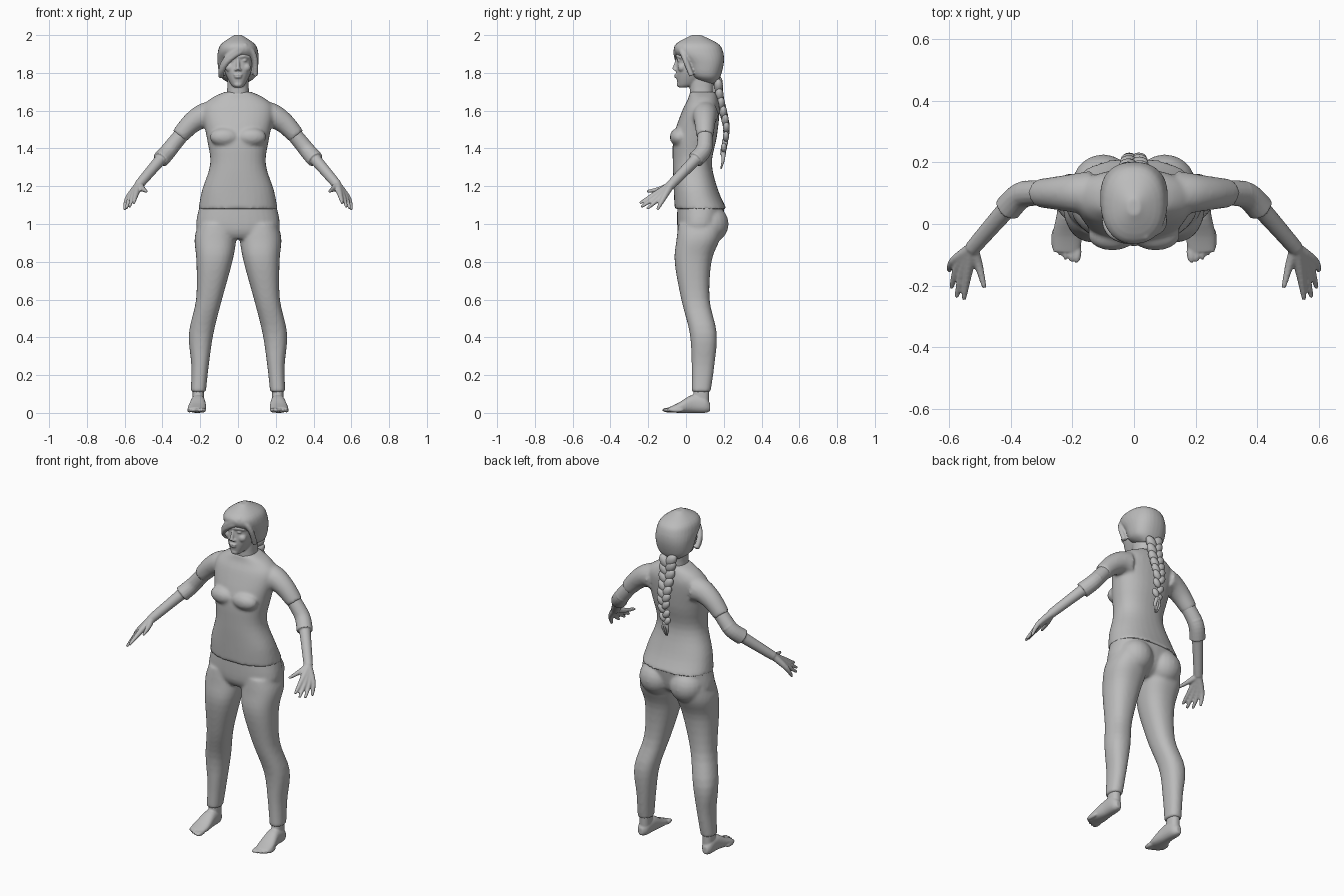
import bpy, bmesh, math
from mathutils import Vector, Matrix, Euler

if "Cube" in bpy.data.objects:
    bpy.data.objects.remove(bpy.data.objects["Cube"])

grey = bpy.data.materials.new("plain grey")
grey.use_nodes = True
tone = (0.5, 0.5, 0.5, 1)
grey.diffuse_color = tone
grey.node_tree.nodes["Principled BSDF"].inputs["Base Color"].default_value = tone


def spline(keys, steps=4):
    """Catmull-Rom interpolation of key tuples of any size."""
    points = [Vector(key) for key in keys]
    last = len(points) - 1
    smooth = []
    for i in range(last):
        before, start = points[max(i - 1, 0)], points[i]
        end, after = points[i + 1], points[min(i + 2, last)]
        leave, arrive = (end - before) / 2, (after - start) / 2
        for step in range(steps):
            t = step / steps
            ease = t * t * (3 - 2 * t)
            smooth.append(start.lerp(end, ease) + leave * (t * (1 - t) ** 2)
                          - arrive * (t * t * (1 - t)))
    return smooth + [points[last]]


def circle(sides):
    for i in range(sides):
        angle = math.tau * i / sides
        yield math.cos(angle), math.sin(angle)


def bridge(bm, rings):
    loops = [[bm.verts.new(point) for point in ring] for ring in rings]
    for low, high in zip(loops, loops[1:]):
        for i in range(len(low)):
            bm.faces.new((low[i - 1], low[i], high[i], high[i - 1]))
    bm.faces.new(loops[0])
    bm.faces.new(loops[-1])


def loft(bm, axis, keys, power=0.87):
    """Rounded sections along an axis; key = position, u low, u high, v low, v high."""
    rings = []
    for position, u_low, u_high, v_low, v_high in spline(keys):
        ring = []
        for c, s in circle(32):
            c = math.copysign(abs(c) ** power, c)
            s = math.copysign(abs(s) ** power, s)
            point = [(u_low + u_high + (u_high - u_low) * c) / 2,
                     (v_low + v_high + (v_high - v_low) * s) / 2]
            point.insert(axis, position)
            ring.append(point)
        rings.append(ring)
    bridge(bm, rings)


def column(bm, keys):
    """Upright symmetric loft; key = height, half width, front, back."""
    loft(bm, 2, [(z, -half, half, front, back) for z, half, front, back in keys])


def tube(bm, points, start, end):
    """Round limb through points, its radius running from start to end."""
    path = spline(points)
    last = len(path) - 1
    rings = []
    for i, centre in enumerate(path):
        along = path[min(i + 1, last)] - path[max(i - 1, 0)]
        u = along.cross(Vector((0, 1, 0))).normalized()
        v = along.cross(u).normalized()
        radius = start + (end - start) * i / last
        rings.append([centre + (u * c + v * s) * radius for c, s in circle(16)])
    bridge(bm, rings)


def blob(bm, centre, size, tilt=0):
    place = Matrix.LocRotScale(Vector(centre), Euler((0, tilt, 0)), Vector(size))
    bmesh.ops.create_uvsphere(bm, u_segments=20, v_segments=12, radius=1, matrix=place)


def mirror(bm):
    parts = bm.verts[:] + bm.edges[:] + bm.faces[:]
    for item in bmesh.ops.duplicate(bm, geom=parts)["geom"]:
        if isinstance(item, bmesh.types.BMVert):
            item.co.x *= -1


def finish(name, bm, voxel=0, relax=3):
    """Make the object, fusing its overlapping pieces when a voxel size is given."""
    bmesh.ops.recalc_face_normals(bm, faces=bm.faces)
    for face in bm.faces:
        face.smooth = True
    mesh = bpy.data.meshes.new(name)
    bm.to_mesh(mesh)
    bm.free()
    mesh.materials.append(grey)
    obj = bpy.data.objects.new(name, mesh)
    bpy.context.collection.objects.link(obj)
    if voxel:
        fuse = obj.modifiers.new("fuse", "REMESH")
        fuse.mode = "VOXEL"
        fuse.voxel_size = voxel
        fuse.use_smooth_shade = True
        soften = obj.modifiers.new("soften", "SMOOTH")
        soften.factor = 0.5
        soften.iterations = relax


# Shirt: sleeves and bust mirrored, then the trunk
bm = bmesh.new()
tube(bm, [(.14, .1, 1.58), (.19, .1, 1.57), (.25, .1, 1.53), (.31, .1, 1.465)], .074, .045)
blob(bm, (.07, -.036, 1.46), (.08, .05, .05))
mirror(bm)
column(bm, [(1.08, .21, -.06, .215), (1.18, .19, -.065, .17), (1.32, .147, -.07, .137),
            (1.46, .166, -.066, .163), (1.6, .19, -.02, .178), (1.66, .15, .01, .17),
            (1.7, .07, .02, .155)])
finish("shirt", bm, .009, 5)

# Trousers: leg and buttock mirrored, then the hips
bm = bmesh.new()
loft(bm, 2, [(1, .02, .21, -.04, .2), (.92, .01, .23, -.05, .18), (.8, .03, .22, -.06, .135),
             (.6, .085, .222, -.025, .125), (.42, .13, .26, .02, .163),
             (.25, .155, .247, .03, .15), (.11, .17, .25, .03, .13)])
blob(bm, (.1, .13, 1), (.1, .096, .1))
mirror(bm)
column(bm, [(.92, .1, -.02, .12), (.97, .217, -.045, .18), (1.1, .203, -.046, .205)])
finish("trousers", bm, .009, 5)

# Arms with hands
bm = bmesh.new()
elbow, wrist = Vector((.37, .09, 1.385)), Vector((.525, -.08, 1.207))
tube(bm, [(.25, .1, 1.53), (.33, .1, 1.435), elbow, (.41, .05, 1.34)], .04, .045)
tube(bm, [(.35, .1, 1.41), elbow, (.42, .04, 1.33), wrist], .043, .025)
first_knuckle, last_knuckle = Vector((.54, -.165, 1.157)), Vector((.585, -.12, 1.135))
tips = [(.552, -.245, 1.11), (.575, -.237, 1.09), (.592, -.207, 1.08), (.6, -.152, 1.075)]
for i, tip in enumerate(tips):
    knuckle = first_knuckle.lerp(last_knuckle, i / 3)
    tube(bm, [wrist, knuckle, tip], .022, .007)
tube(bm, [wrist, (.505, -.13, 1.187), (.485, -.207, 1.172)], .022, .007)
mirror(bm)
finish("arms", bm, .005)

# Feet with ankles and toes
bm = bmesh.new()
loft(bm, 2, [(.03, .18, .24, .035, .12), (.2, .18, .24, .045, .125)])
loft(bm, 1, [(.128, .2, .23, .01, .05), (.1, .18, .245, 0, .085), (.035, .173, .25, 0, .096),
             (-.04, .168, .265, 0, .053), (-.09, .177, .262, .004, .03)])
for i in range(5):
    radius = .011 if i else .016
    blob(bm, (.186 + .018 * i, -.09 + .0025 * i * i, .015), (radius, .037, .013))
mirror(bm)
finish("feet", bm, .005, 2)

# Head and neck
bm = bmesh.new()
blob(bm, (.033, -.036, 1.866), (.014, .012, .008))
tube(bm, [(.01, -.048, 1.884), (.032, -.046, 1.889), (.06, -.026, 1.88)], .007, .006)
blob(bm, (.011, -.056, 1.816), (.008, .01, .007))
blob(bm, (.042, -.022, 1.828), (.026, .022, .024))
mirror(bm)
column(bm, [(1.722, .018, -.034, 0), (1.74, .038, -.044, .06), (1.8, .068, -.052, .14),
            (1.866, .08, -.047, .16), (1.895, .083, -.053, .16), (1.97, .04, 0, .1)])
column(bm, [(1.63, .075, .025, .15), (1.7, .058, .02, .145), (1.79, .058, .02, .15)])
tube(bm, [(0, -.048, 1.872), (0, -.055, 1.845), (0, -.063, 1.817)], .006, .012)
for height, width in ((1.79, .024), (1.778, .021)):
    blob(bm, (0, -.05, height), (width, .012, .006))
blob(bm, (0, -.035, 1.738), (.022, .014, .014))
finish("head", bm, .005, 2)

# Hair cap with a swept fringe
bm = bmesh.new()
column(bm, [(1.745, .045, .1, .16), (1.78, .093, .03, .182), (1.85, .108, -.005, .2),
            (1.91, .107, -.06, .197), (1.955, .087, -.052, .17), (2, .02, .03, .08)])
for drop in (0, .018):
    tube(bm, [(.045, -.035, 1.945 - drop), (-.01, -.05, 1.918 - drop), (-.06, -.037, 1.875 - drop),
              (-.085, -.008, 1.83 - drop), (-.09, .03, 1.78)], .017, .015)
tube(bm, [(.035, -.035, 1.94), (.075, -.02, 1.91), (.092, 0, 1.86), (.092, .03, 1.785)], .016, .014)
finish("hair", bm, .006)

# Braid: alternating tilted lobes, a tie and a loose end
bm = bmesh.new()
line = spline([(0, .17, 1.745), (0, .18, 1.66), (0, .203, 1.57), (0, .214, 1.49), (0, .197, 1.385)])
for i, centre in enumerate(line):
    side = 1 if i % 2 else -1
    radius = .029 - .012 * i / len(line)
    centre.x = side * radius * .75
    blob(bm, centre, (radius, radius * .85, radius * 1.5), side * .6)
finish("braid", bm)

bm = bmesh.new()
blob(bm, (0, .196, 1.372), (.016, .016, .012))
for side in (-1, 0, 1):
    tube(bm, [(0, .196, 1.375), (side * .015, .197, 1.34), (side * .004, .185, 1.292)], .014, .003)
finish("braid_end", bm)
